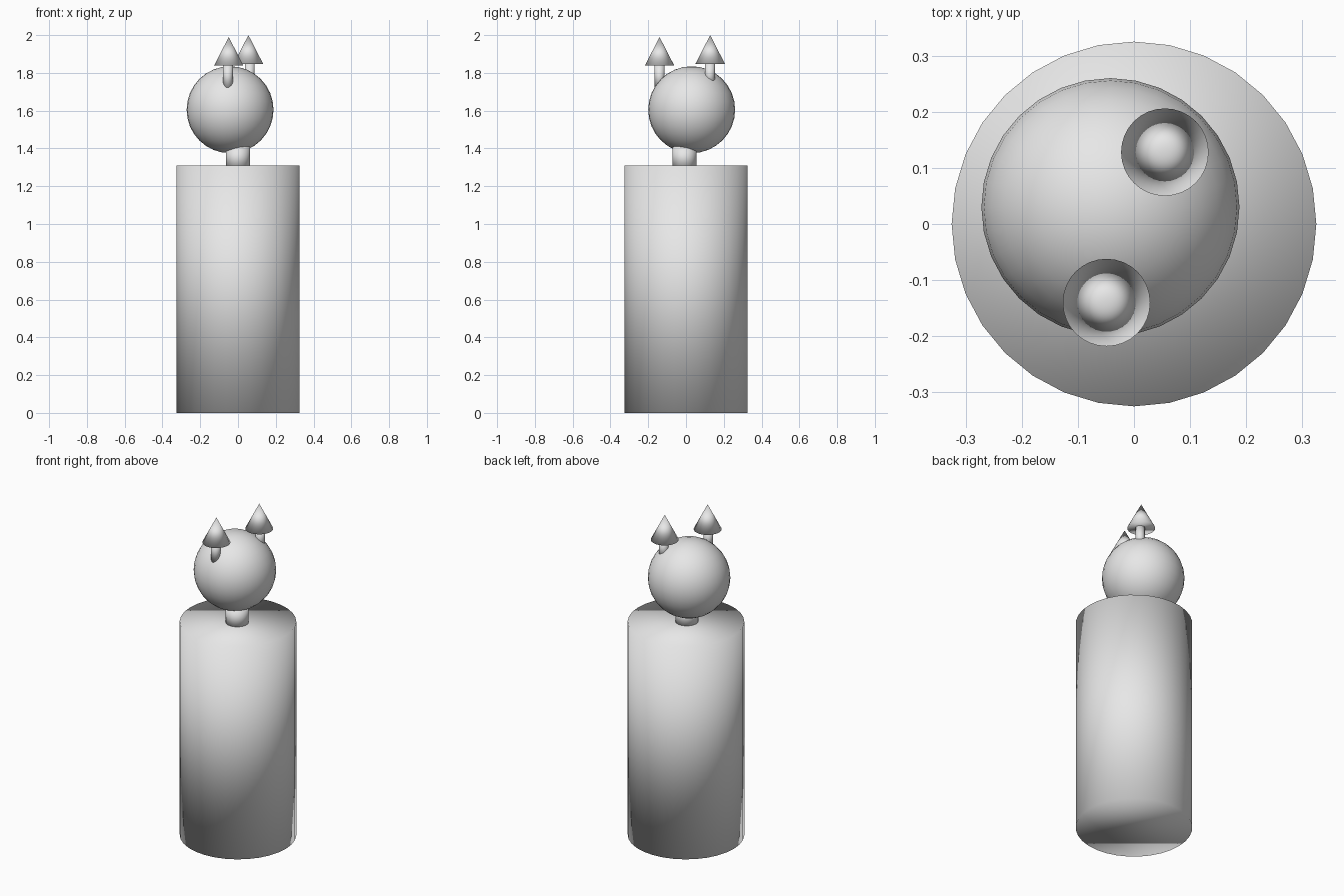
import bpy
from mathutils import Vector

cube = bpy.data.objects.get("Cube")
if cube:
    bpy.data.objects.remove(cube, do_unlink=True)

grey = bpy.data.materials.new("light_grey")
grey.use_nodes = True
GREY = (0.8, 0.8, 0.8, 1.0)
grey.diffuse_color = GREY
grey.node_tree.nodes["Principled BSDF"].inputs["Base Color"].default_value = GREY


def finish(name):
    obj = bpy.context.object
    obj.name = name
    obj.data.materials.append(grey)
    bpy.ops.object.shade_smooth()
    return obj


def column(name, x, y, bottom, top, radius):
    bpy.ops.mesh.primitive_cylinder_add(
        vertices=32, radius=radius, depth=top - bottom,
        location=(x, y, (bottom + top) / 2))
    return finish(name)


def spike(name, x, y, bottom, top, radius):
    bpy.ops.mesh.primitive_cone_add(
        vertices=32, radius1=radius, radius2=0, depth=top - bottom,
        location=(x, y, (bottom + top) / 2))
    return finish(name)


# Body and neck
column("body", 0, 0, 0, 1.31, 0.325)
column("neck", 0, -0.008, 1.29, 1.41, 0.064)

# Head
bpy.ops.mesh.primitive_uv_sphere_add(
    segments=32, ring_count=16, radius=0.23, location=Vector((-0.042, 0.03, 1.605)))
finish("head")

# Horns: a thin stalk with a cone tip
for side, stalk, tip, base in (
    ("front", (-0.053, -0.14), (-0.049, -0.14), 1.838),
    ("back", (0.062, 0.127), (0.055, 0.128), 1.848),
):
    column(side + "_horn_stalk", *stalk, base - 0.12, base + 0.005, 0.026)
    spike(side + "_horn_tip", *tip, base, base + 0.152, 0.078)
